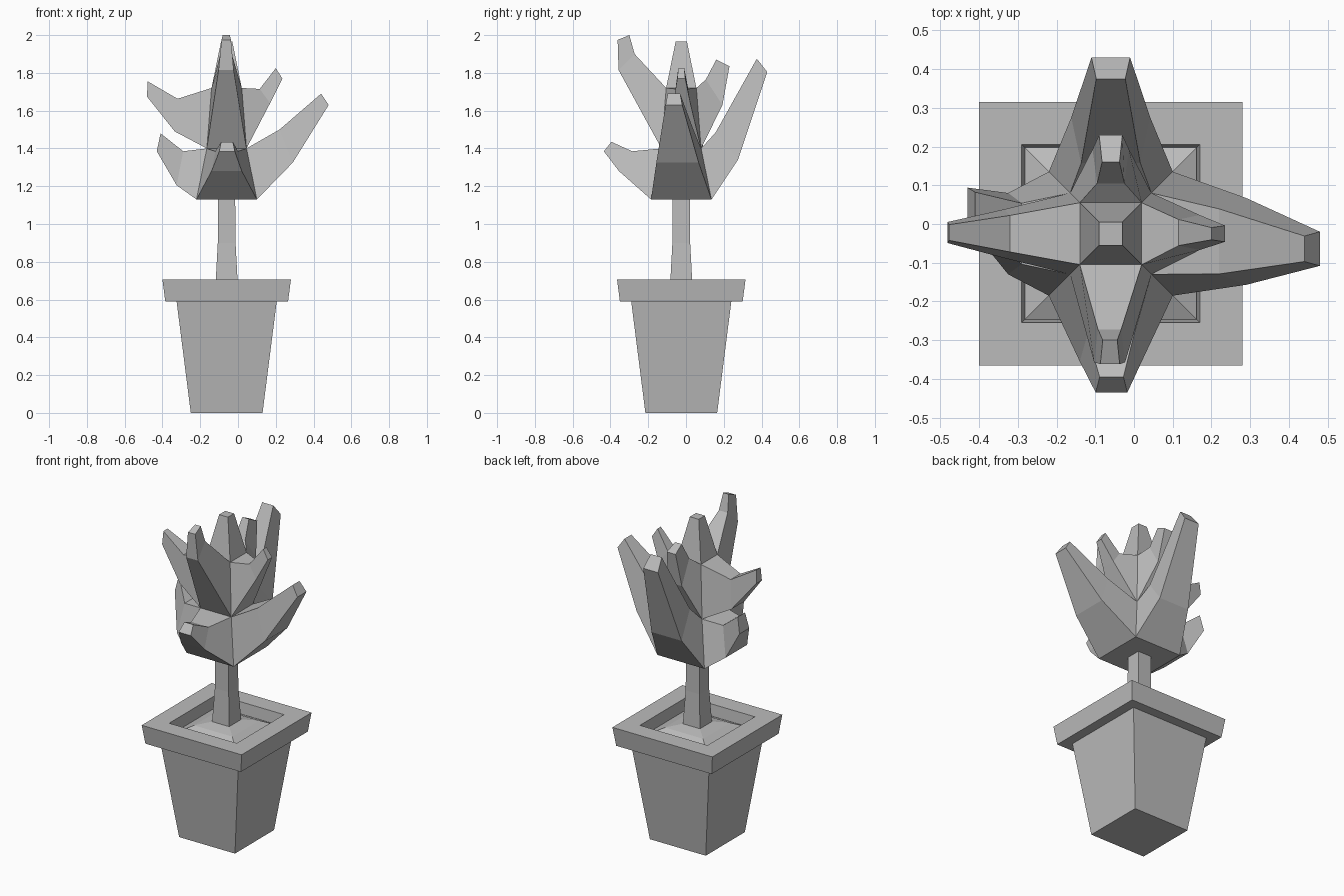
import bpy
import bmesh

cube = bpy.data.objects.get("Cube")
if cube:
    bpy.data.objects.remove(cube, do_unlink=True)

CENTRE = (-0.06, -0.025)

grey = bpy.data.materials.new("plain_grey")
grey.use_nodes = True
colour = (0.5, 0.5, 0.5, 1)
grey.diffuse_color = colour
grey.node_tree.nodes["Principled BSDF"].inputs["Base Color"].default_value = colour


def square_ring(bm, half, z):
    """Four corner vertices, counter-clockwise from +x +y."""
    cx, cy = CENTRE
    signs = ((1, 1), (-1, 1), (-1, -1), (1, -1))
    return [bm.verts.new((cx + sx * half, cy + sy * half, z)) for sx, sy in signs]


def bridge(bm, lower, upper, skip=False):
    """Join two four-sided rings with quads."""
    for i in range(4):
        j = (i + 1) % 4
        bm.faces.new((lower[i], lower[j], upper[j], upper[i]))


def finish(bm, name):
    bmesh.ops.recalc_face_normals(bm, faces=bm.faces[:])
    mesh = bpy.data.meshes.new(name)
    bm.to_mesh(mesh)
    bm.free()
    mesh.materials.append(grey)
    obj = bpy.data.objects.new(name, mesh)
    bpy.context.collection.objects.link(obj)
    return obj


def square_loft(name, profile):
    """Closed solid through square sections given as (half width, height)."""
    bm = bmesh.new()
    rings = [square_ring(bm, half, z) for half, z in profile]
    for lower, upper in zip(rings, rings[1:]):
        bridge(bm, lower, upper)
    bm.faces.new(rings[0])
    bm.faces.new(rings[-1])
    return finish(bm, name)


# Pot with a projecting rim and a recess for the soil
square_loft("pot", [(0.19, 0), (0.265, 0.59), (0.325, 0.59),
                    (0.34, 0.705), (0.23, 0.705), (0.222, 0.63)])
square_loft("soil_mound", [(0.222, 0.635), (0.13, 0.68), (0.06, 0.695)])
square_loft("trunk", [(0.06, 0.66), (0.047, 0.9), (0.045, 1.15)])


def grow_branch(bm, side, base, mid, tip):
    """Extend a crown side outward through a middle and an end section.

    A section is (low reach, low z, high reach, high z, sideways centre, half width).
    """
    turn = 1 if side in (0, 3) else -1
    previous = base
    for low, low_z, high, high_z, centre, half in (mid, tip):
        ring = []
        for reach, z, width, end in ((low, low_z, half, -1), (low, low_z, half, 1),
                                     (high, high_z, half * 0.75, 1),
                                     (high, high_z, half * 0.75, -1)):
            across = centre + turn * end * width
            place = (reach, across, z) if side % 2 == 0 else (across, reach, z)
            ring.append(bm.verts.new(place))
        bridge(bm, previous, ring)
        previous = ring
    bm.faces.new(previous)


# Branch sections for each tier, in the order +x, +y, -x, -y
lower_tier = [
    ((0.29, 1.325, 0.22, 1.5, -0.045, 0.112), (0.48, 1.63, 0.44, 1.69, -0.064, 0.044)),
    ((0.275, 1.34, 0.157, 1.485, -0.06, 0.102), (0.43, 1.805, 0.375, 1.875, -0.06, 0.05)),
    ((-0.325, 1.205, -0.29, 1.385, -0.025, 0.105), (-0.43, 1.385, -0.41, 1.48, 0.047, 0.047)),
    ((-0.355, 1.28, -0.285, 1.385, -0.06, 0.08), (-0.435, 1.385, -0.395, 1.435, -0.058, 0.041)),
]
upper_tier = [
    ((0.17, 1.64, 0.115, 1.715, -0.022, 0.045), (0.235, 1.77, 0.2, 1.825, -0.025, 0.021)),
    ((0.193, 1.63, 0.105, 1.765, -0.06, 0.047), (0.23, 1.835, 0.16, 1.87, -0.06, 0.03)),
    ((-0.335, 1.49, -0.32, 1.663, -0.025, 0.063), (-0.482, 1.675, -0.478, 1.755, -0.022, 0.027)),
    ((-0.357, 1.815, -0.272, 1.9, -0.063, 0.04), (-0.362, 1.975, -0.3, 2, -0.062, 0.025)),
]

# Crown: a tapering core whose two tiers of sides each grow a branch
bm = bmesh.new()
crown = [square_ring(bm, half, z) for half, z in
         ((0.16, 1.13), (0.105, 1.4), (0.08, 1.72), (0.03, 1.965))]
for tier, lower, upper in ((lower_tier, crown[0], crown[1]),
                           (upper_tier, crown[1], crown[2])):
    for side, (mid, tip) in enumerate(tier):
        base = (lower[side - 1], lower[side], upper[side], upper[side - 1])
        grow_branch(bm, side, base, mid, tip)
bridge(bm, crown[2], crown[3])
bm.faces.new(crown[0])
bm.faces.new(crown[3])
finish(bm, "leafy_crown")
